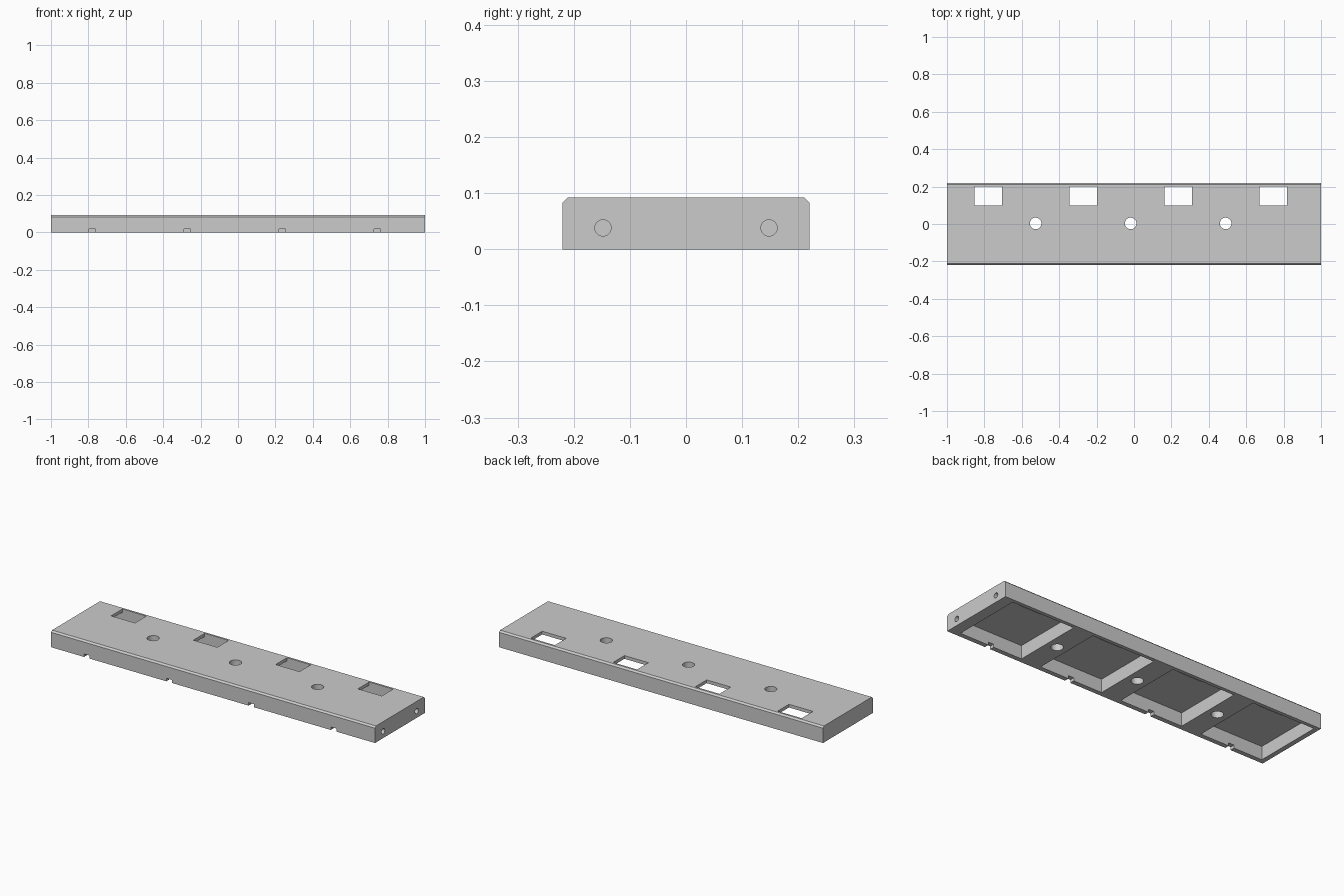
import bpy
import bmesh
from mathutils import Matrix, Vector

cube = bpy.data.objects.get("Cube")
if cube:
    bpy.data.objects.remove(cube, do_unlink=True)

HALF_Y, HEIGHT, CHAMFER = 0.22, 0.092, 0.009
PITCH, FIRST = 0.508, -0.78
FLOOR = 0.074                      # underside of the thin top skin
POCKET_BACK = 0.20

grey = bpy.data.materials.new("light grey")
grey.use_nodes = True
colour = (0.6, 0.6, 0.6, 1)
grey.diffuse_color = colour
grey.node_tree.nodes["Principled BSDF"].inputs["Base Color"].default_value = colour


def add_object(name, bm):
    bmesh.ops.recalc_face_normals(bm, faces=bm.faces)
    mesh = bpy.data.meshes.new(name)
    bm.to_mesh(mesh)
    bm.free()
    mesh.materials.append(grey)
    obj = bpy.data.objects.new(name, mesh)
    bpy.context.collection.objects.link(obj)
    return obj


def box(bm, low, high):
    low, high = Vector(low), Vector(high)
    matrix = Matrix.Translation((low + high) / 2) @ Matrix.Diagonal((*(high - low), 1))
    bmesh.ops.create_cube(bm, size=1, matrix=matrix)


def cylinder(bm, centre, radius, depth, axis="Z"):
    turn = Matrix.Rotation(1.5707963, 4, "Y") if axis == "X" else Matrix()
    bmesh.ops.create_cone(bm, cap_ends=True, segments=40, radius1=radius, radius2=radius,
                          depth=depth, matrix=Matrix.Translation(centre) @ turn)


def cut(target, name, bm):
    cutter = add_object(name, bm)
    cutter.hide_render = True
    mod = target.modifiers.new(name, "BOOLEAN")
    mod.operation, mod.solver, mod.object = "DIFFERENCE", "EXACT", cutter
    bpy.context.view_layer.objects.active = target
    bpy.ops.object.modifier_apply(modifier=name)
    bpy.data.objects.remove(cutter, do_unlink=True)


# Long body with chamfered upper edges, extruded along x
bm = bmesh.new()
profile = [(-HALF_Y, 0), (HALF_Y, 0), (HALF_Y, HEIGHT - CHAMFER), (HALF_Y - CHAMFER, HEIGHT),
           (CHAMFER - HALF_Y, HEIGHT), (-HALF_Y, HEIGHT - CHAMFER)]
face = bm.faces.new([bm.verts.new((-1, y, z)) for y, z in profile])
side = bmesh.ops.extrude_face_region(bm, geom=[face])
bmesh.ops.translate(bm, vec=(2, 0, 0), verts=[v for v in side["geom"] if isinstance(v, bmesh.types.BMVert)])
body = add_object("mounting_bar", bm)

centres = [FIRST + i * PITCH for i in range(4)]

# Square pockets open at the underside
bm = bmesh.new()
for x in centres:
    box(bm, (x - 0.193, -0.194, -0.05), (x + 0.193, POCKET_BACK, FLOOR))
cut(body, "pockets", bm)

# Rectangular windows through the top skin
bm = bmesh.new()
for x in centres:
    box(bm, (x - 0.074, 0.10, FLOOR - 0.02), (x + 0.074, POCKET_BACK, 0.15))
cut(body, "windows", bm)

# Cable notches in the front wall
bm = bmesh.new()
for x in centres:
    box(bm, (x - 0.017, -0.3, -0.05), (x + 0.017, -0.15, 0.017))
cut(body, "notches", bm)

# Round holes through the ribs between pockets
bm = bmesh.new()
for x in centres[:3]:
    cylinder(bm, (x + PITCH / 2, 0.003, 0.05), 0.031, 0.3)
cut(body, "rib_holes", bm)

# Blind dowel holes in the left end
bm = bmesh.new()
for y in (-0.148, 0.148):
    cylinder(bm, (1, y, 0.038), 0.0145, 0.08, "X")
cut(body, "dowel_holes", bm)

# Smooth the round walls, keep the rest crisp
bpy.ops.object.select_all(action="DESELECT")
body.select_set(True)
bpy.context.view_layer.objects.active = body
bpy.ops.object.shade_smooth_by_angle(angle=0.5)
